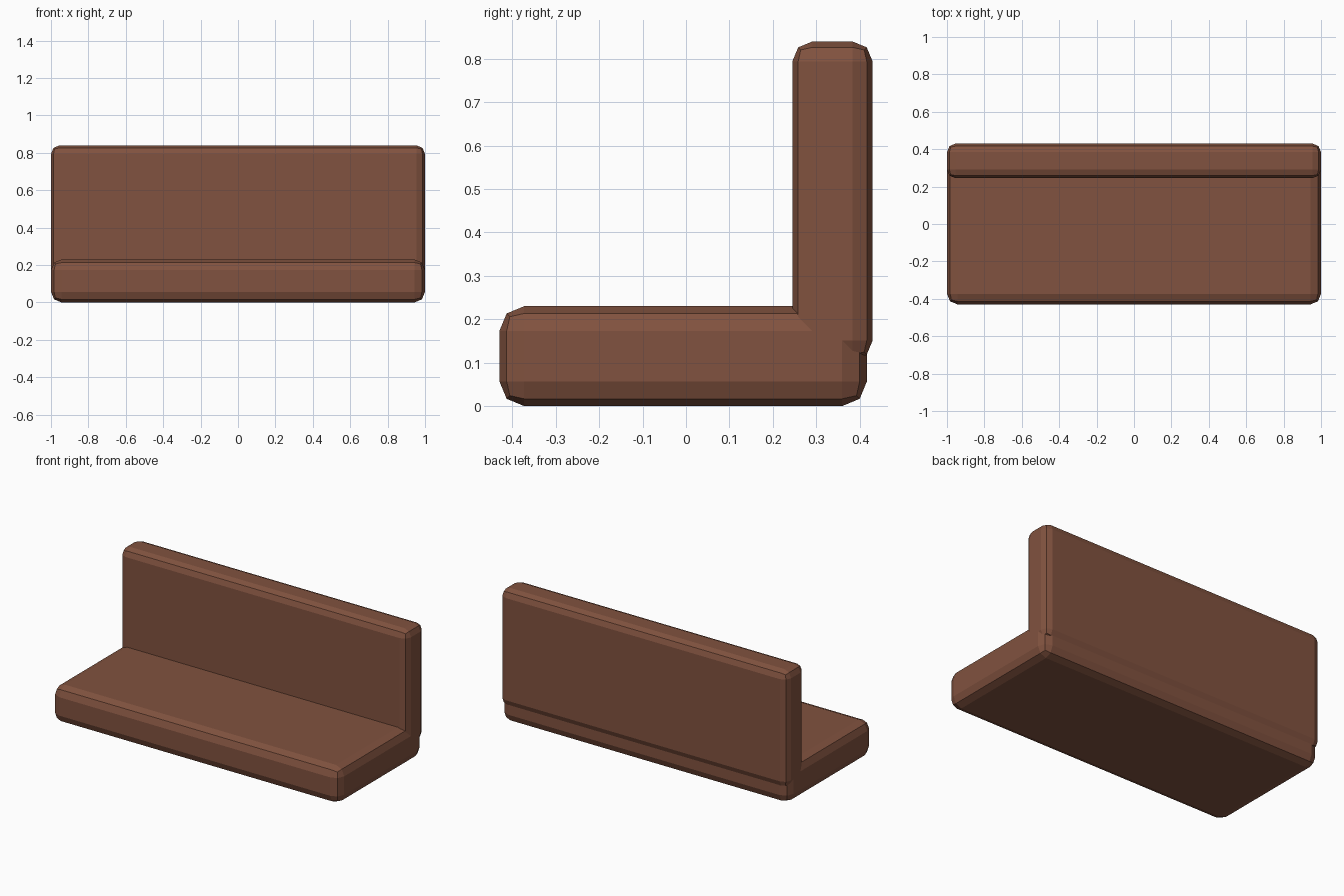
import bpy

if "Cube" in bpy.data.objects:
    bpy.data.objects.remove(bpy.data.objects["Cube"])

mat = bpy.data.materials.new("brown_upholstery")
mat.diffuse_color = (0.22, 0.085, 0.05, 1)
mat.use_nodes = True
mat.node_tree.nodes["Principled BSDF"].inputs["Base Color"].default_value = mat.diffuse_color


def cushion(name, lo, hi, radius):
    """Box between two corners with a two-step rounded edge."""
    centre = [(a + b) / 2 for a, b in zip(lo, hi)]
    bpy.ops.mesh.primitive_cube_add(size=1, location=centre)
    ob = bpy.context.object
    ob.name = name
    ob.scale = [b - a for a, b in zip(lo, hi)]
    bpy.ops.object.transform_apply(location=False, rotation=False, scale=True)
    bevel = ob.modifiers.new("rounded_edges", 'BEVEL')
    bevel.width = radius
    bevel.segments = 2
    bevel.limit_method = 'NONE'
    ob.data.materials.append(mat)
    return ob


# Long low seat block
cushion("seat", (-1, -0.43, 0), (1, 0.417, 0.23), 0.057)

# Upright backrest, sunk into the rear of the seat
cushion("backrest", (-1, 0.245, 0.105), (1, 0.43, 0.84), 0.046)
